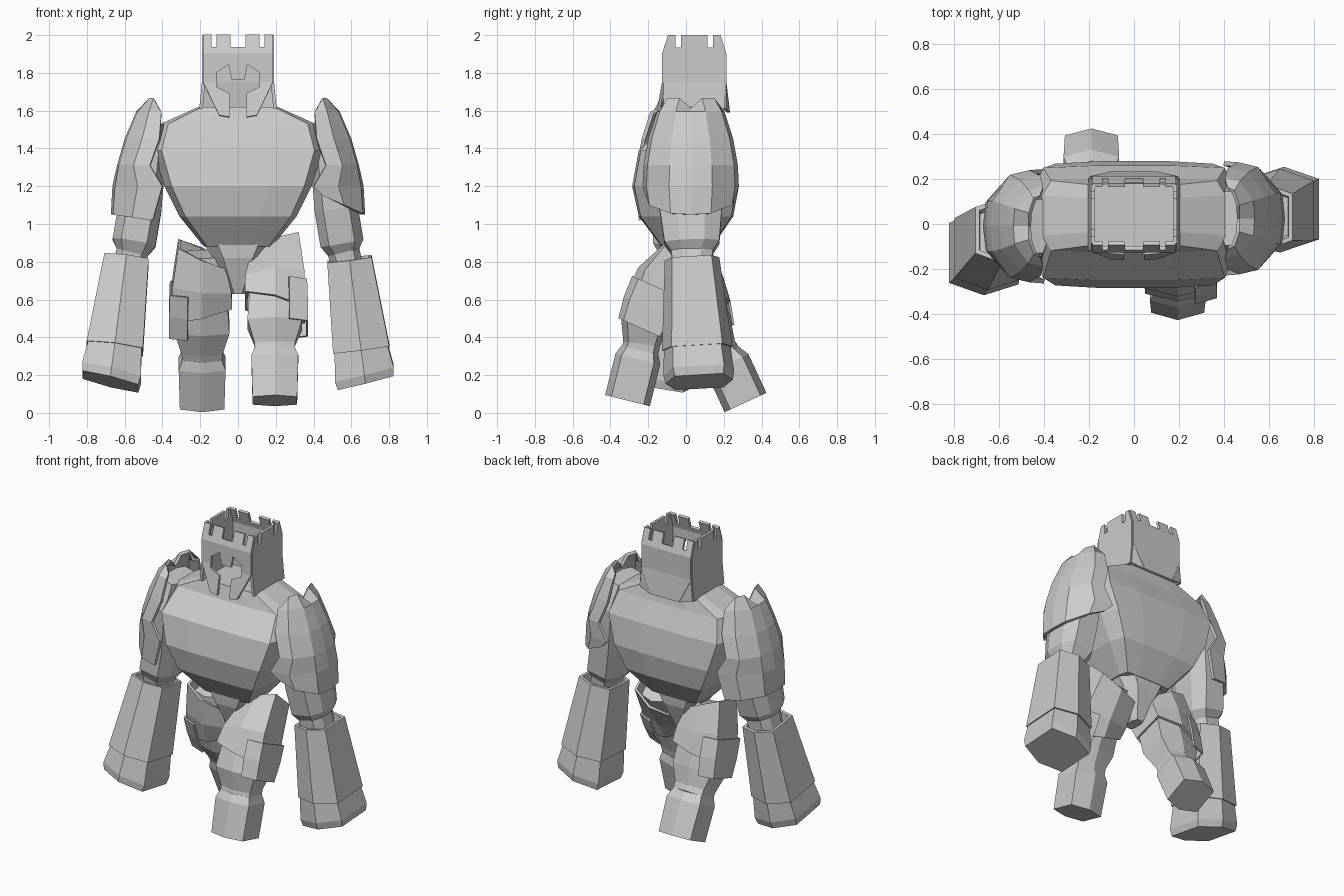
import bpy, bmesh
from mathutils import Vector

cube = bpy.data.objects.get("Cube")
if cube:
    bpy.data.objects.remove(cube)

stone = bpy.data.materials.new("light_grey_stone")
stone.use_nodes = True
GREY = (0.6, 0.6, 0.6, 1)
stone.diffuse_color = GREY
stone.node_tree.nodes["Principled BSDF"].inputs["Base Color"].default_value = GREY

# Unit cross-sections
HEX = [(1, 0.72), (0, 1), (-1, 0.72), (-1, -0.72), (0, -1), (1, -0.72)]
OCT = [(1, 0.45), (0.6, 1), (-0.6, 1), (-1, 0.45), (-1, -0.45), (-0.6, -1), (0.6, -1), (1, -0.45)]
CHEST = [(1, 0.55), (0.9, 0.96), (0.4, 1), (-0.4, 1), (-0.9, 0.96), (-1, 0.55),
         (-1, -0.55), (-0.9, -0.96), (-0.4, -1), (0.4, -1), (0.9, -0.96), (1, -0.55)]
ARC = [(0, -1), (0.5, -0.92), (0.95, -0.45), (1, 0), (0.95, 0.45), (0.5, 0.92), (0, 1)]
GUARD = [(0.45, -0.92), (1, -0.72), (1, 0.72), (0.45, 0.92)]


def finish(name, bm, thickness=0):
    bmesh.ops.recalc_face_normals(bm, faces=bm.faces)
    mesh = bpy.data.meshes.new(name)
    bm.to_mesh(mesh)
    bm.free()
    mesh.materials.append(stone)
    ob = bpy.data.objects.new(name, mesh)
    bpy.context.collection.objects.link(ob)
    if thickness:
        mod = ob.modifiers.new("thickness", "SOLIDIFY")
        mod.thickness = thickness
        mod.offset = 0


def skin(name, rings, closed=True, caps=True, thickness=0):
    """Join rows of points into a surface."""
    bm = bmesh.new()
    rows = [[bm.verts.new(p) for p in row] for row in rings]
    n = len(rows[0])
    for a, b in zip(rows, rows[1:]):
        for i in range(n if closed else n - 1):
            j = (i + 1) % n
            bm.faces.new((a[i], a[j], b[j], b[i]))
    if caps:
        bm.faces.new(rows[0])
        bm.faces.new(rows[-1])
    finish(name, bm, thickness)


def ring(center, tangent, w, d, shape, slope=0):
    """Cross-section square to the tangent, optionally slanted along x."""
    t = tangent.normalized()
    ax = (Vector((1, 0, 0)) - t * t.x).normalized()
    ay = ax.cross(t)
    return [center + ax * u * w + ay * v * d + Vector((0, 0, slope * u * w)) for u, v in shape]


def limb(name, stations, shape, **kw):
    """Loft along a path of (x, y, z, half width, half depth[, slope])."""
    pts = [Vector(st[:3]) for st in stations]
    rings = []
    for i, st in enumerate(stations):
        t = pts[min(i + 1, len(pts) - 1)] - pts[max(i - 1, 0)]
        rings.append(ring(pts[i], t, *st[3:5], shape, *st[5:]))
    skin(name, rings, **kw)


def prism(name, levels, shape):
    """Loft of level sections: z, half width, front y, back y."""
    skin(name, [[(u * w, (f + b) / 2 + v * (b - f) / 2, z) for u, v in shape]
                for z, w, f, b in levels])


def panel(name, half, place, cuts):
    """Mirrored flat outline, folded at the cut heights and put in place."""
    outline = half + [(-h, z) for h, z in reversed(half)]
    bm = bmesh.new()
    bm.faces.new([bm.verts.new((h, 0, z)) for h, z in outline])
    for z in cuts:
        bmesh.ops.bisect_plane(bm, geom=bm.verts[:] + bm.edges[:] + bm.faces[:],
                               plane_co=(0, 0, z), plane_no=(0, 0, 1))
    for v in bm.verts:
        v.co = place(v.co.x, v.co.z)
    finish(name, bm, 0.018)


# Torso, tapering to the pelvis
prism("torso", [(1.62, 0.21, -0.1, 0.18), (1.53, 0.41, -0.125, 0.2), (1.39, 0.45, -0.25, 0.26),
                (1.2, 0.39, -0.285, 0.28), (1.04, 0.31, -0.25, 0.25), (0.88, 0.18, -0.13, 0.14)], CHEST)
prism("pelvis", [(0.92, 0.2, -0.14, 0.14), (0.82, 0.13, -0.13, 0.13), (0.63, 0.035, -0.06, 0.06)], OCT)

# Hollow helmet with battlements: face plate, back plate, side plates
crown = [(0.04, 1.935), (0.04, 2), (0.115, 2), (0.115, 1.935), (0.14, 1.935), (0.14, 2),
         (0.185, 2), (0.185, 1.75)]
visor = [(0.1, 1.575), (0.045, 1.565), (0.045, 1.69), (0.115, 1.725), (0.115, 1.8),
         (0.05, 1.845), (0.035, 1.765)]


def lean(z):
    return max(z - 1.9, 0) * 0.32


def flare(z):
    return max(1.75 - z, 0)


panel("helmet_face", crown + visor,
      lambda h, z: (h, -0.118 + lean(z) - flare(z) * 0.18, z), [1.9, 1.75])
panel("helmet_back", crown + [(0.11, 1.59)],
      lambda h, z: (h, 0.205 - lean(z) + flare(z) * 0.12, z), [1.9, 1.75])
side_half = [(0.07, 2), (0.07, 1.935), (0.1, 1.935), (0.1, 2), (0.13, 2), (0.162, 1.9), (0.162, 1.61)]
for s, label in ((1, "left"), (-1, "right")):
    panel("helmet_side_" + label, side_half,
          lambda h, z: (s * (0.182 + flare(z) * 0.1), 0.044 + h, z), [1.75])
    # Facet joining the back plate to the side plate
    skin("helmet_corner_" + label, [[(s * 0.183, 0.205, 1.75), (s * 0.196, 0.205, 1.61)],
                                    [(s * 0.183, 0.206, 1.749), (s * 0.11, 0.224, 1.59)]],
         closed=False, caps=False, thickness=0.016)

# Arms: the left one swings back, the right one swings forward
for s, label, sy, hand_y, hem in ((1, "left", 0.025, 0.07, 0.1), (-1, "right", -0.01, -0.14, -0.03)):
    # Shoulder plate with a notched top edge and a notched inner edge
    rows = []
    for z, x_in, x_out, half, dip, lift in (
            (1.66, 0.42, 0.465, 0.13, 0.055, 0), (1.59, 0.405, 0.53, 0.17, 0, 0),
            (1.45, 0.415, 0.59, 0.215, 0, 0), (1.31, 0.465, 0.63, 0.24, 0, 0),
            (1.2, 0.4, 0.655, 0.245, 0, 0), (1.05, 0.45, 0.663, 0.23, 0, hem)):
        rows.append([(s * (x_in + u * (x_out - x_in)), sy + v * half,
                      z - (dip if u in (0, 1) else 0) + lift * (1 - u)) for u, v in ARC])
    skin("shoulder_plate_" + label, rows, closed=False, caps=False, thickness=0.02)

    # Upper arm and wrist
    wy = sy + (hand_y - sy) * 0.15
    limb("upper_arm_" + label, [(s * 0.44, sy, 1.54, 0.06, 0.12), (s * 0.48, sy, 1.38, 0.1, 0.18),
                                (s * 0.52, sy, 1.08, 0.115, 0.165), (s * 0.55, wy, 0.9, 0.115, 0.145),
                                (s * 0.56, wy, 0.85, 0.085, 0.11), (s * 0.585, wy, 0.76, 0.08, 0.1)], OCT)

    # Hollow-topped gauntlet and fist
    top = Vector((s * 0.59, wy, 0.815))
    end = Vector((s * 0.675, hand_y, 0.165))
    axis = end - top

    def along(t, w, d, slope=0):
        return ring(top + axis * t, axis, w, d, HEX, s * slope)

    skin("gauntlet_" + label, [along(0.08, 0.09, 0.115), along(0, 0.1, 0.125), along(0, 0.118, 0.145),
                               along(0.73, 0.15, 0.187), along(0.73, 0.12, 0.15)])
    skin("fist_" + label, [along(0.7, 0.14, 0.175), along(0.93, 0.156, 0.188, 0.12),
                           along(1, 0.148, 0.178, 0.12)])

# Legs: the left one steps forward, the right one trails behind
LEGS = {
    "left": (0.195, [(0.02, 0.84), (-0.14, 0.66), (-0.225, 0.47), (-0.235, 0.365), (-0.255, 0.285), (-0.31, 0.065)]),
    "right": (-0.19, [(0.0, 0.84), (0.05, 0.66), (0.12, 0.45), (0.17, 0.34), (0.22, 0.26), (0.315, 0.055)]),
}
for label, (x, path) in LEGS.items():
    s = 1 if x > 0 else -1
    hip, thigh, knee, ankle, heel, sole = [Vector((x, y, z)) for y, z in path]
    limb("leg_" + label, [(*hip, 0.09, 0.09), (*thigh, 0.13, 0.13), (*knee, 0.145, 0.125),
                          (*ankle, 0.108, 0.098), (*ankle.lerp(heel, 0.5), 0.105, 0.098)], HEX)
    step = sole - heel
    skin("foot_" + label, [ring(ankle.lerp(heel, 0.4), step, 0.105, 0.1, HEX),
                           ring(heel, step, 0.124, 0.122, HEX), ring(sole, step, 0.118, 0.122, HEX)])
    # Thigh armour, slanted at both ends
    low = thigh.lerp(knee, 0.55)
    limb("thigh_plate_" + label, [(*hip, 0.12, 0.125, s * 0.45),
                                  (*thigh.lerp(hip, 0.1), 0.15, 0.15, s * 0.1),
                                  (*low, 0.152, 0.145, -s * 0.25)],
         HEX, caps=False, thickness=0.016)
    # Outer guard hanging lower than the thigh armour
    drop = knee - thigh
    outer = [(s * u, v) for u, v in GUARD]
    skin("outer_guard_" + label, [ring(thigh, drop, 0.166, 0.166, outer),
                                  ring(low, drop, 0.17, 0.162, outer),
                                  ring(knee + drop * 0.12, drop, 0.17, 0.14, outer)],
         closed=False, caps=False, thickness=0.012)
